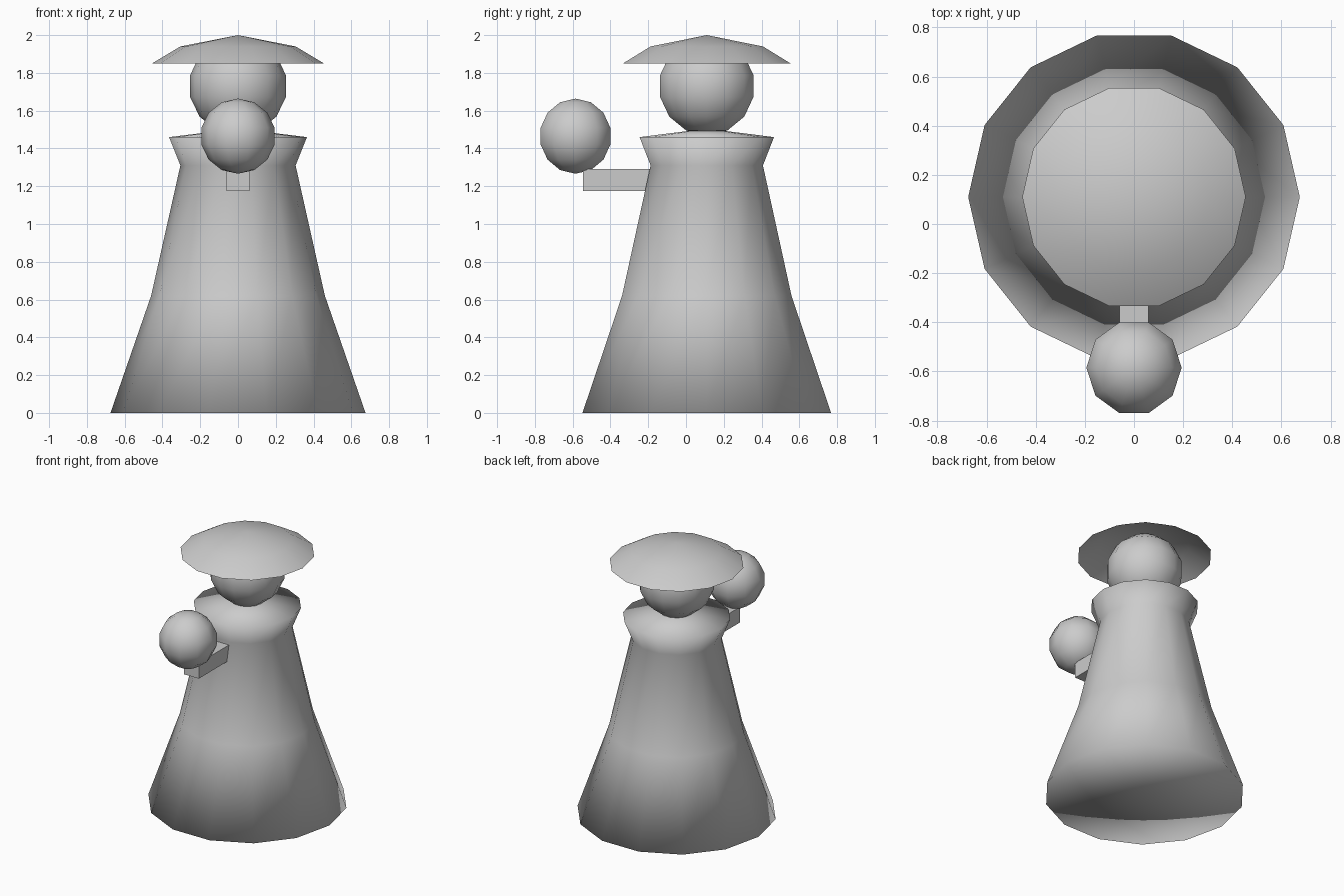
import bpy, bmesh, math
from math import sin, cos, pi

if "Cube" in bpy.data.objects:
    bpy.data.objects.remove(bpy.data.objects["Cube"])

grey = bpy.data.materials.new("light grey")
grey.diffuse_color = (0.6, 0.6, 0.6, 1)
grey.use_nodes = True
grey.node_tree.nodes["Principled BSDF"].inputs["Base Color"].default_value = grey.diffuse_color


def finish(name, bm, smooth):
    bmesh.ops.recalc_face_normals(bm, faces=bm.faces)
    for f in bm.faces:
        f.smooth = smooth
    mesh = bpy.data.meshes.new(name)
    bm.to_mesh(mesh)
    bm.free()
    mesh.materials.append(grey)
    ob = bpy.data.objects.new(name, mesh)
    bpy.context.collection.objects.link(ob)
    return ob


def lathe(name, profile, sides, y):
    """Turn (radius, z) points, bottom to top, around a vertical axis at y."""
    bm = bmesh.new()
    rings = []
    for r, z in profile:
        n = sides if r > 0 else 1
        rings.append([bm.verts.new((r * cos(2 * pi * i / sides),
                                    y + r * sin(2 * pi * i / sides), z)) for i in range(n)])
    for a, b in zip(rings, rings[1:]):
        for i in range(sides):
            j = (i + 1) % sides
            quad = [a[i % len(a)], a[j % len(a)], b[j % len(b)], b[i % len(b)]]
            bm.faces.new(list(dict.fromkeys(quad)))
    return finish(name, bm, True)


def ball(name, radius, z, sides, rings, y):
    pts = [(0, z - radius)]
    pts += [(radius * sin(pi * k / rings), z - radius * cos(pi * k / rings)) for k in range(1, rings)]
    lathe(name, pts + [(0, z + radius)], sides, y)


AXIS_Y = 0.11

# Closed robe with flared collar
lathe("robe", [(0, 0), (0.675, 0), (0.46, 0.62), (0.305, 1.31), (0.365, 1.46), (0, 1.505)], 14, AXIS_Y)

# Head and open, sheet-like hat
ball("head", 0.26, 1.73, 14, 7, AXIS_Y)
lathe("hat", [(0.455, 1.85), (0.305, 1.94), (0, 2.0)], 14, AXIS_Y)

# Arm reaching forward, with a ball resting on its end
bm = bmesh.new()
bmesh.ops.create_cube(bm, size=1)
bmesh.ops.scale(bm, vec=(0.12, 0.42, 0.115), verts=bm.verts)
bmesh.ops.translate(bm, vec=(0, -0.335, 1.2325), verts=bm.verts)
finish("arm", bm, False)
ball("held_ball", 0.199, 1.465, 10, 7, -0.585)
